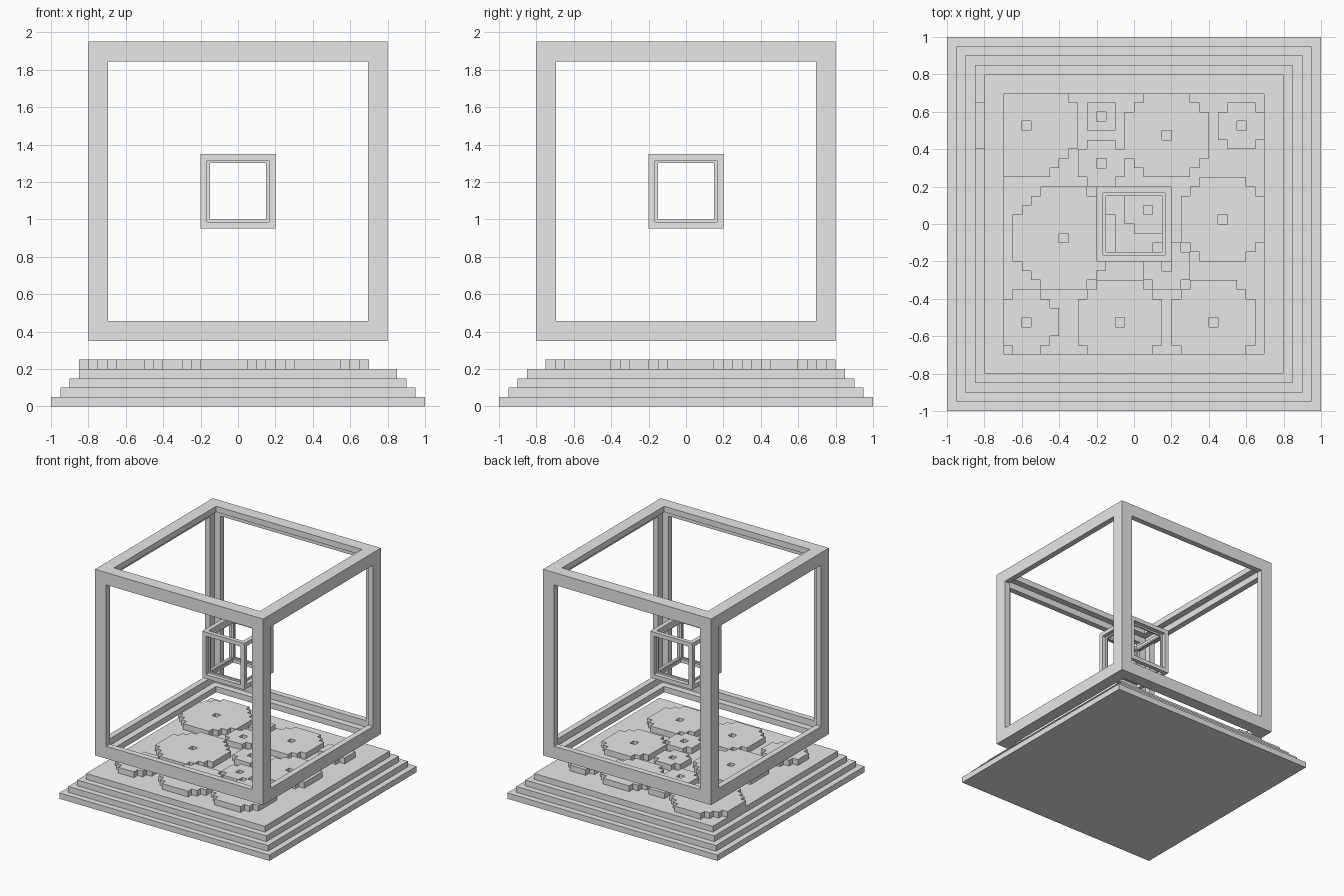
import bpy
import bmesh
from mathutils import Matrix

UNIT = 0.05  # size of one block

old = bpy.data.objects.get("Cube")
if old:
    bpy.data.objects.remove(old, do_unlink=True)

grey = bpy.data.materials.new("plain grey")
grey.use_nodes = True
colour = (0.8, 0.8, 0.8, 1)
grey.diffuse_color = colour
grey.node_tree.nodes["Principled BSDF"].inputs["Base Color"].default_value = colour


def finish(name, bm):
    """Turn a bmesh into a flat-shaded grey object."""
    bmesh.ops.recalc_face_normals(bm, faces=bm.faces)
    mesh = bpy.data.meshes.new(name)
    bm.to_mesh(mesh)
    bm.free()
    mesh.materials.append(grey)
    obj = bpy.data.objects.new(name, mesh)
    bpy.context.collection.objects.link(obj)
    return obj


def box(half, low, high):
    bm = bmesh.new()
    bmesh.ops.create_cube(bm, size=1)
    size = Matrix.Diagonal((2 * half, 2 * half, high - low, 1))
    place = Matrix.Translation((0, 0, (low + high) / 2))
    bmesh.ops.transform(bm, matrix=place @ size, verts=bm.verts)
    return bm


def open_frame(name, half, centre_z, border):
    """Cube shell, one block thick, with a square window in every side."""
    bm = box(half, centre_z - half, centre_z + half)
    sides = list(bm.faces)
    bmesh.ops.inset_individual(bm, faces=sides, thickness=border)
    bmesh.ops.delete(bm, geom=sides, context='FACES')
    obj = finish(name, bm)
    shell = obj.modifiers.new("shell", 'SOLIDIFY')
    shell.thickness = UNIT
    shell.offset = -1
    shell.use_even_offset = True
    weld = obj.modifiers.new("weld", 'WELD')
    weld.merge_threshold = 0.001


def block_gear(name, x, y, cells):
    """Stepped disc of square blocks with a one-block axle hole."""
    bm = bmesh.new()
    span = range(-cells, cells + 1)
    for i in span:
        for j in span:
            if 0 < i * i + j * j <= (cells + 0.5) ** 2:
                corners = [(i - 0.5, j - 0.5), (i + 0.5, j - 0.5),
                           (i + 0.5, j + 0.5), (i - 0.5, j + 0.5)]
                bm.faces.new([bm.verts.new((x + a * UNIT, y + b * UNIT, 0.2))
                              for a, b in corners])
    bmesh.ops.remove_doubles(bm, verts=bm.verts, dist=0.001)
    bottom = list(bm.faces)
    top = bmesh.ops.extrude_face_region(bm, geom=bottom, use_keep_orig=True)["geom"]
    verts = [v for v in top if isinstance(v, bmesh.types.BMVert)]
    bmesh.ops.translate(bm, vec=(0, 0, UNIT), verts=verts)
    finish(name, bm)


# Stepped base
for step in range(4):
    finish(f"base_step_{step + 1}",
           box(1 - step * UNIT, step * UNIT, (step + 1) * UNIT))

# Floating cube frames, one inside the other
open_frame("outer_frame", 0.8, 1.15, 0.15)
open_frame("inner_frame", 0.2, 1.15, UNIT)

# Gears lying on the base: centre x, centre y, radius in blocks
gears = [
    (-0.575, 0.525, 5), (-0.175, 0.575, 1), (0.175, 0.475, 4),
    (0.575, 0.525, 2), (-0.175, 0.325, 2), (0.075, 0.075, 2),
    (0.475, 0.025, 4), (-0.375, -0.075, 5), (0.175, -0.225, 2),
    (-0.575, -0.525, 3), (-0.075, -0.525, 4), (0.425, -0.525, 4),
]
for number, (x, y, cells) in enumerate(gears, 1):
    block_gear(f"gear_{number}", x, y, cells)
